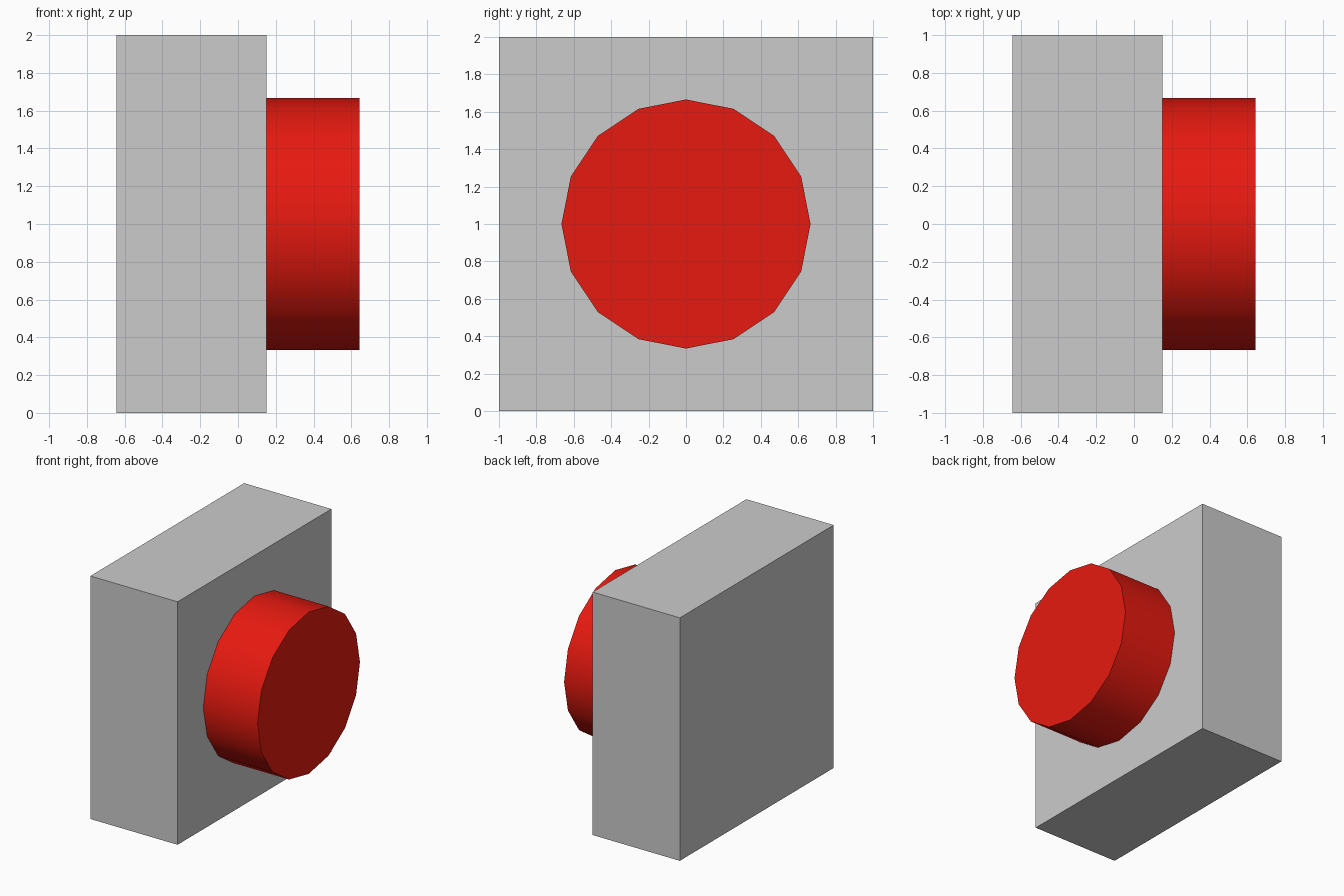
import bpy
import math

if "Cube" in bpy.data.objects:
    bpy.data.objects.remove(bpy.data.objects["Cube"])

X_BACK, X_FACE, X_TIP = -0.644, 0.15, 0.644
RADIUS = 0.666

# Housing block
bpy.ops.mesh.primitive_cube_add(size=1, location=((X_BACK + X_FACE) / 2, 0, 1))
block = bpy.context.object
block.name = "housing_block"
block.scale = (X_FACE - X_BACK, 2, 2)
bpy.ops.object.transform_apply(location=False, rotation=False, scale=True)

# Round red button, 16 sides, pointing along +x
bpy.ops.mesh.primitive_cylinder_add(
    vertices=16, radius=RADIUS, depth=X_TIP - X_FACE,
    location=((X_FACE + X_TIP) / 2, 0, 1), rotation=(0, math.pi / 2, 0))
button = bpy.context.object
button.name = "push_button"
bpy.ops.object.transform_apply(location=False, rotation=True, scale=False)
bpy.ops.object.shade_smooth_by_angle(angle=math.radians(30))

red = bpy.data.materials.new("button_red")
red.diffuse_color = (0.8, 0.01, 0.005, 1)
red.use_nodes = True
red.node_tree.nodes["Principled BSDF"].inputs["Base Color"].default_value = red.diffuse_color
button.data.materials.append(red)
